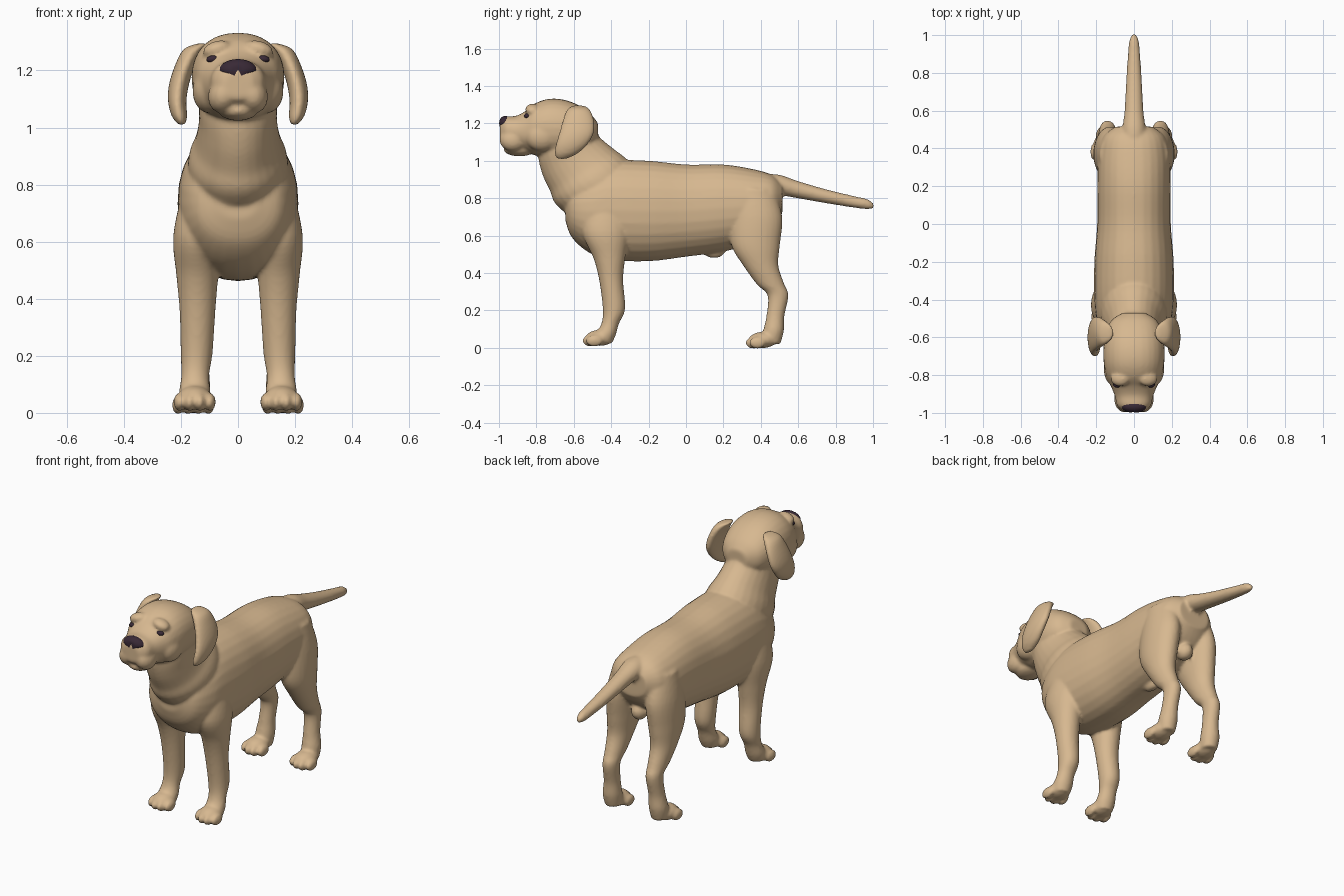
import bpy, bmesh
from math import sin, cos, pi, copysign
from mathutils import Vector, Matrix

cube = bpy.data.objects.get("Cube")
if cube:
    bpy.data.objects.remove(cube, do_unlink=True)

X, Y, Z = Vector((1, 0, 0)), Vector((0, 1, 0)), Vector((0, 0, 1))
SIDES = (1, -1)


def material(name, colour):
    mat = bpy.data.materials.new(name)
    mat.use_nodes = True
    mat.diffuse_color = (*colour, 1)
    mat.node_tree.nodes["Principled BSDF"].inputs["Base Color"].default_value = (*colour, 1)
    return mat


fur = material("tan fur", (0.68, 0.48, 0.28))
dark = material("dark nose", (0.04, 0.022, 0.036))


def spline(rows, steps=5):
    """Smoothly interpolate rows of numbers."""
    rows = [Vector(r) for r in rows]
    result = []
    for i in range(len(rows) - 1):
        b, c = rows[i], rows[i + 1]
        a, d = rows[max(i - 1, 0)], rows[min(i + 2, len(rows) - 1)]
        for k in range(steps):
            t = k / steps
            result.append(b + (c - a) * t / 2 + (a * 2 - b * 5 + c * 4 - d) * t**2 / 2
                          + (b * 3 - a - c * 3 + d) * t**3 / 2)
    return result + [rows[-1]]


def tube(bm, rows, axis, side=1, power=1.0, count=28):
    """Loft ellipses; each row is centre x, y, z, half width, half depth along axis."""
    rings = []
    for x, y, z, wide, deep in spline(rows):
        ring = []
        for k in range(count):
            a = 2 * pi * k / count
            u = copysign(abs(cos(a)) ** power, cos(a)) * wide
            v = copysign(abs(sin(a)) ** power, sin(a)) * deep
            p = Vector((x, y, z)) + X * u + axis * v
            ring.append(bm.verts.new((p.x * side, p.y, p.z)))
        rings.append(ring)
    for lower, upper in zip(rings, rings[1:]):
        for k in range(count):
            n = (k + 1) % count
            bm.faces.new((lower[k], lower[n], upper[n], upper[k]))
    bm.faces.new(rings[0])
    bm.faces.new(rings[-1])


def profile_tube(bm, rows, power=1.0):
    """Loft upright rings; each row is y, top, bottom, half width."""
    tube(bm, [(0, y, (t + b) / 2, w, (t - b) / 2) for y, t, b, w in rows], Z, power=power)


def ball(bm, centre, radii, side=1, turn=0):
    place = Matrix.Translation((centre[0] * side, centre[1], centre[2]))
    spin = Matrix.Rotation(turn * side, 4, "Y")
    bmesh.ops.create_uvsphere(bm, u_segments=24, v_segments=14, radius=1,
                              matrix=place @ spin @ Matrix.Diagonal((*radii, 1)))


def finish(name, bm, mat, voxel=None, smooth=4):
    bmesh.ops.recalc_face_normals(bm, faces=bm.faces)
    mesh = bpy.data.meshes.new(name)
    bm.to_mesh(mesh)
    bm.free()
    obj = bpy.data.objects.new(name, mesh)
    bpy.context.collection.objects.link(obj)
    bpy.ops.object.select_all(action="DESELECT")
    obj.select_set(True)
    bpy.context.view_layer.objects.active = obj
    if voxel:
        remesh = obj.modifiers.new("blend", "REMESH")
        remesh.mode = "VOXEL"
        remesh.voxel_size = voxel
        relax = obj.modifiers.new("relax", "SMOOTH")
        relax.factor = 0.5
        relax.iterations = smooth
        for modifier in ("blend", "relax"):
            bpy.ops.object.modifier_apply(modifier=modifier)
    obj.data.materials.clear()
    obj.data.materials.append(mat)
    bpy.ops.object.shade_smooth()
    return obj


# Body: every fleshy part is lofted, then blended into one skin
body = bmesh.new()

# Torso
profile_tube(body, [
    (-.645, .80, .68, .07), (-.61, .88, .59, .15), (-.52, .95, .51, .195),
    (-.4, 1, .47, .21), (-.2, 1, .463, .21), (0, .98, .487, .195),
    (.2, .98, .515, .195), (.36, .955, .56, .19), (.46, .925, .64, .165),
    (.515, .88, .72, .1)], power=.92)

# Neck, with rings tilted back
tube(body, [
    (0, -.38, .76, .17, .2), (0, -.5, .88, .175, .225), (0, -.555, .95, .15, .205),
    (0, -.61, 1.02, .137, .185), (0, -.65, 1.1, .135, .165), (0, -.68, 1.17, .11, .13)],
    Vector((0, .84, .54)))

# Skull and muzzle
profile_tube(body, [
    (-.47, 1.2, 1.1, .06), (-.51, 1.25, 1.06, .12), (-.58, 1.3, 1.03, .152),
    (-.66, 1.328, 1.02, .162), (-.74, 1.33, 1.02, .16), (-.81, 1.305, 1.03, .145),
    (-.86, 1.265, 1.05, .122), (-.91, 1.24, 1.07, .102), (-.965, 1.235, 1.08, .088),
    (-.995, 1.2, 1.1, .05)], power=.9)

# Lower jaw
ball(body, (0, -.89, 1.06), (.07, .085, .036))

# Tail
tube(body, [
    (0, .4, .87, .07, .06), (0, .5, .87, .062, .055), (0, .6, .845, .05, .046),
    (0, .75, .81, .042, .037), (0, .9, .78, .032, .031), (0, .97, .768, .025, .027),
    (0, 1.005, .758, .01, .012)], Z)

# Underside bumps
ball(body, (0, .15, .51), (.03, .055, .03))
ball(body, (0, .43, .6), (.045, .05, .05))

FRONT_LEG = [
    (.125, -.42, .78, .07, .11), (.147, -.43, .62, .08, .125), (.143, -.41, .48, .073, .085),
    (.142, -.4, .36, .063, .064), (.145, -.385, .21, .056, .06),
    (.15, -.405, .13, .049, .047), (.152, -.43, .07, .055, .055), (.152, -.44, .025, .045, .045)]
HIND_LEG = [
    (.11, .36, .85, .07, .11), (.125, .375, .7, .084, .14), (.135, .372, .55, .08, .13),
    (.14, .4, .44, .066, .094), (.14, .452, .34, .052, .074), (.14, .492, .28, .044, .056),
    (.145, .478, .17, .044, .048), (.15, .468, .09, .052, .055), (.15, .455, .02, .045, .05)]


def paw(x, y, z, side):
    """Pad with four toes reaching forward from the ankle."""
    ball(body, (x, y - .03, z + .045), (.06, .075, .043), side)
    for k in range(4):
        offset = k - 1.5
        reach = .078 if abs(offset) < 1 else .058
        ball(body, (x + offset * .036, y - reach, z + .03), (.02, .045, .032), side)


for side in SIDES:
    tube(body, FRONT_LEG, Y, side)
    tube(body, HIND_LEG, Y, side)
    paw(.152, -.432, .008, side)
    paw(.157, .44, -.003, side)
    # Hanging upper lip, cheek and brow
    ball(body, (.05, -.925, 1.115), (.054, .073, .066), side, -.3)
    ball(body, (.1, -.77, 1.13), (.06, .09, .08), side)
    ball(body, (.075, -.82, 1.275), (.05, .04, .028), side, .3)

skin = finish("body", body, fur, voxel=.009, smooth=5)

# Ears: folded flaps hanging from the skull
for side, word in zip(SIDES, ("left", "right")):
    ear = bmesh.new()
    tube(ear, [
        (.12, -.575, 1.295, .02, .03), (.155, -.575, 1.275, .035, .06),
        (.185, -.575, 1.22, .035, .082), (.207, -.585, 1.15, .035, .092),
        (.213, -.61, 1.09, .032, .085), (.205, -.64, 1.04, .027, .062),
        (.197, -.665, 1.01, .012, .025)], Y, side)
    finish(word + "_ear", ear, fur, voxel=.008)

    # Eye set just proud of the skin
    hit, point, normal, face = skin.ray_cast(Vector((side * .087, -2, 1.24)), Y)
    depth = point.y if hit else -.85
    eye = bmesh.new()
    ball(eye, (.088, depth + .008, 1.24), (.023, .016, .013), side, .1)
    finish(word + "_eye", eye, dark)

# Nose: broad above, narrowing below, with a central groove
nose = bmesh.new()
ball(nose, (0, -.966, 1.2), (.066, .034, .04))
for v in nose.verts:
    drop = max(0, 1.2 - v.co.z) / .04
    v.co.x *= 1 - .45 * drop
    if abs(v.co.x) < .004 and v.co.z < 1.215:
        v.co.y += .008
finish("nose", nose, dark)
